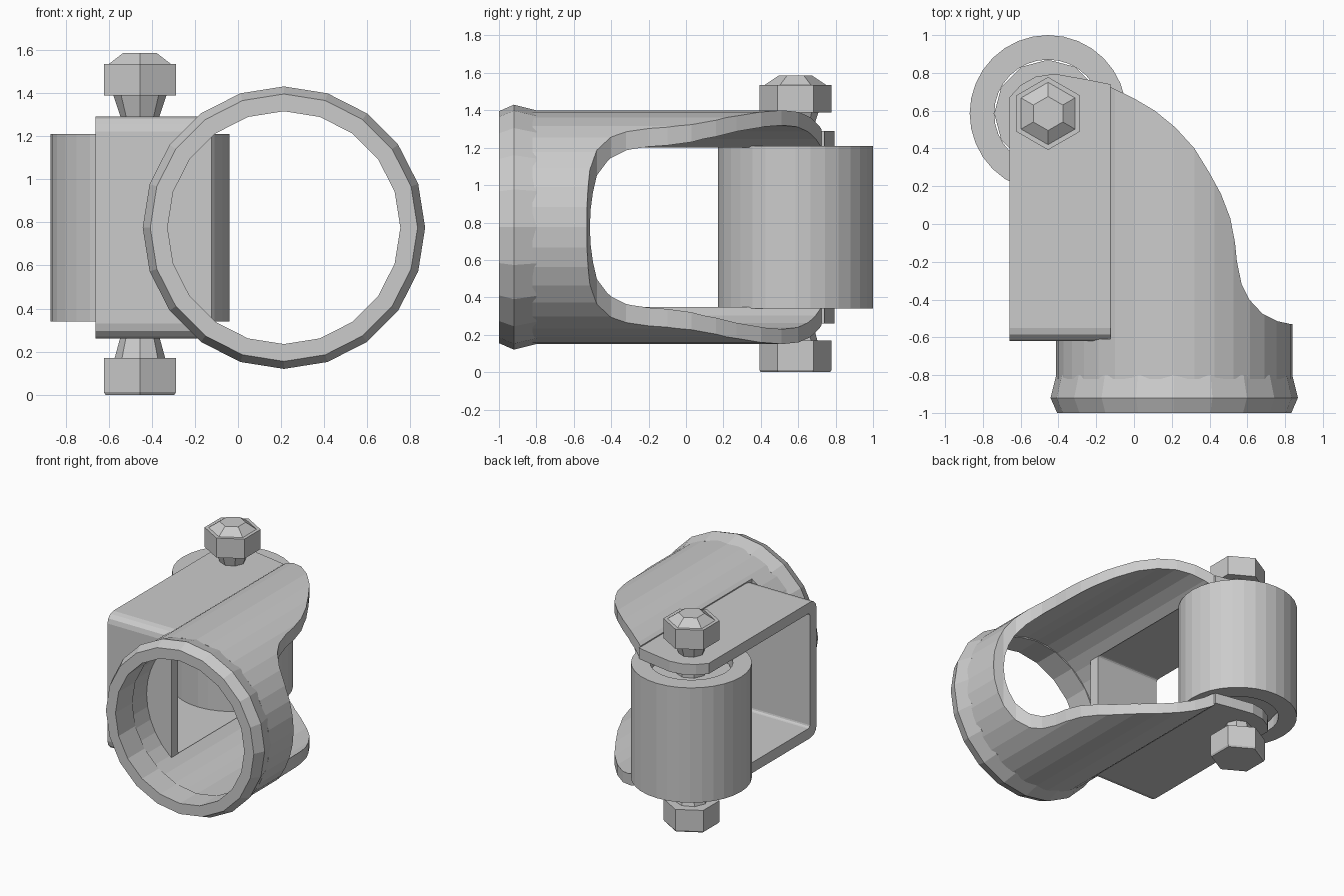
import bpy, bmesh, math
from mathutils import Matrix, Vector

if "Cube" in bpy.data.objects:
    bpy.data.objects.remove(bpy.data.objects["Cube"])

PIN = Vector((-0.455, 0.585, 0))      # roller / bolt axis
TUBE = Vector((0.213, 0, 0.775))      # socket axis
ALONG_Y = Matrix.Rotation(-math.pi / 2, 4, 'X')


def finish(name, bm):
    bmesh.ops.recalc_face_normals(bm, faces=bm.faces[:])
    me = bpy.data.meshes.new(name)
    bm.to_mesh(me)
    bm.free()
    ob = bpy.data.objects.new(name, me)
    bpy.context.collection.objects.link(ob)
    return ob


def lathe(name, profile, sides, origin, hollow=False, rot=Matrix()):
    """Revolve (radius, height) points; hollow closes the profile loop, else ends are capped."""
    bm = bmesh.new()
    rings = []
    for r, h in profile:
        ring = []
        for i in range(sides):
            a = math.pi / 2 + 2 * math.pi * i / sides
            ring.append(bm.verts.new(rot @ Vector((r * math.cos(a), r * math.sin(a), h)) + origin))
        rings.append(ring)
    pairs = list(zip(rings, rings[1:]))
    if hollow:
        pairs.append((rings[-1], rings[0]))
    else:
        bm.faces.new(rings[0])
        bm.faces.new(rings[-1])
    for a, b in pairs:
        for i in range(sides):
            j = (i + 1) % sides
            bm.faces.new((a[i], a[j], b[j], b[i]))
    return finish(name, bm)


def prism(name, pts, lo, hi, place):
    """Extrude a 2D outline between lo and hi; place maps (u, v, depth) to xyz."""
    bm = bmesh.new()
    a = [bm.verts.new(place(u, v, lo)) for u, v in pts]
    b = [bm.verts.new(place(u, v, hi)) for u, v in pts]
    bm.faces.new(a)
    bm.faces.new(b)
    for i in range(len(pts)):
        j = (i + 1) % len(pts)
        bm.faces.new((a[i], a[j], b[j], b[i]))
    return finish(name, bm)


def trim(ob, outline):
    """Keep only what lies inside a plan outline."""
    cutter = prism("cutter", outline, -0.3, 2, lambda x, y, z: (x, y, z))
    cutter.hide_render = True
    mod = ob.modifiers.new("trim", 'BOOLEAN')
    mod.operation, mod.solver, mod.object = 'INTERSECT', 'EXACT', cutter
    dg = bpy.context.evaluated_depsgraph_get()
    me = bpy.data.meshes.new_from_object(ob.evaluated_get(dg))
    ob.modifiers.clear()
    ob.data = me
    bpy.data.objects.remove(cutter)


# plan edge of the fork, from the socket round to the arm
sweep = [(0.9, -0.53), (0.83, -0.53), (0.76, -0.515), (0.68, -0.475), (0.61, -0.40), (0.57, -0.32),
         (0.545, -0.2), (0.535, -0.1), (0.51, 0.03), (0.46, 0.16), (0.40, 0.27), (0.32, 0.40),
         (0.22, 0.51), (0.11, 0.60), (0.0, 0.665), (-0.125, 0.725)]
tip = [(-0.125, 0.725), (-0.25, 0.765), (-0.42, 0.795), (-0.52, 0.78), (-0.6, 0.735), (-0.66, 0.67)]

# socket tube, cut into two curved cheeks behind the collar
tube = lathe("socket_tube", [(0.545, -0.82), (0.625, -0.82), (0.625, 0.9), (0.545, 0.9)],
             36, TUBE, True, ALONG_Y)
trim(tube, [(0.9, -1.1), (-0.6, -1.1), (-0.6, -0.61), (-0.125, -0.61)] + sweep[::-1])

# bulged collar at the socket mouth
lathe("socket_collar", [(0.54, -1), (0.62, -1), (0.655, -0.92), (0.625, -0.8), (0.54, -0.8)],
      20, TUBE, True, ALONG_Y)


# folded sheet bracket: front wall with an arm above and below
def half_u(front, half, bend):
    pts = [(0.9, half)]
    for k in range(4):
        a = math.pi / 2 * (1 + k / 3)
        pts.append((front + bend + bend * math.cos(a), half - bend + bend * math.sin(a)))
    return pts


def full_u(front, half, bend):
    top = half_u(front, half, bend)
    return top + [(y, -z) for y, z in top[::-1]]


u_profile = full_u(-0.62, 0.515, 0.07) + full_u(-0.54, 0.435, 0.02)[::-1]
bracket = prism("folded_bracket", u_profile, -0.66, -0.123, lambda y, z, x: (x, y, z + 0.775))
trim(bracket, [(-0.7, -0.7), (-0.1, -0.7), (-0.1, 0.735)] + tip[1:] + [(-0.7, 0.62)])

# roller with its recessed bushing
lathe("roller", [(0.285, 0.34), (0.415, 0.34), (0.415, 1.21), (0.285, 1.21)], 32, PIN, True)
lathe("roller_bushing", [(0.1, 0.41), (0.285, 0.41), (0.285, 1.14), (0.1, 1.14)], 12, PIN, True)

# through bolt: shaft with flared necks, domed head and nut
lathe("bolt_shaft", [(0.12, 0.16), (0.09, 0.27), (0.11, 0.35), (0.11, 1.2), (0.09, 1.29), (0.125, 1.395)],
      8, PIN)
lathe("bolt_head", [(0.193, 1.387), (0.193, 1.535), (0.165, 1.535), (0.09, 1.585)], 6, PIN)
lathe("bolt_nut", [(0.185, 0), (0.193, 0.012), (0.193, 0.17)], 6, PIN)
